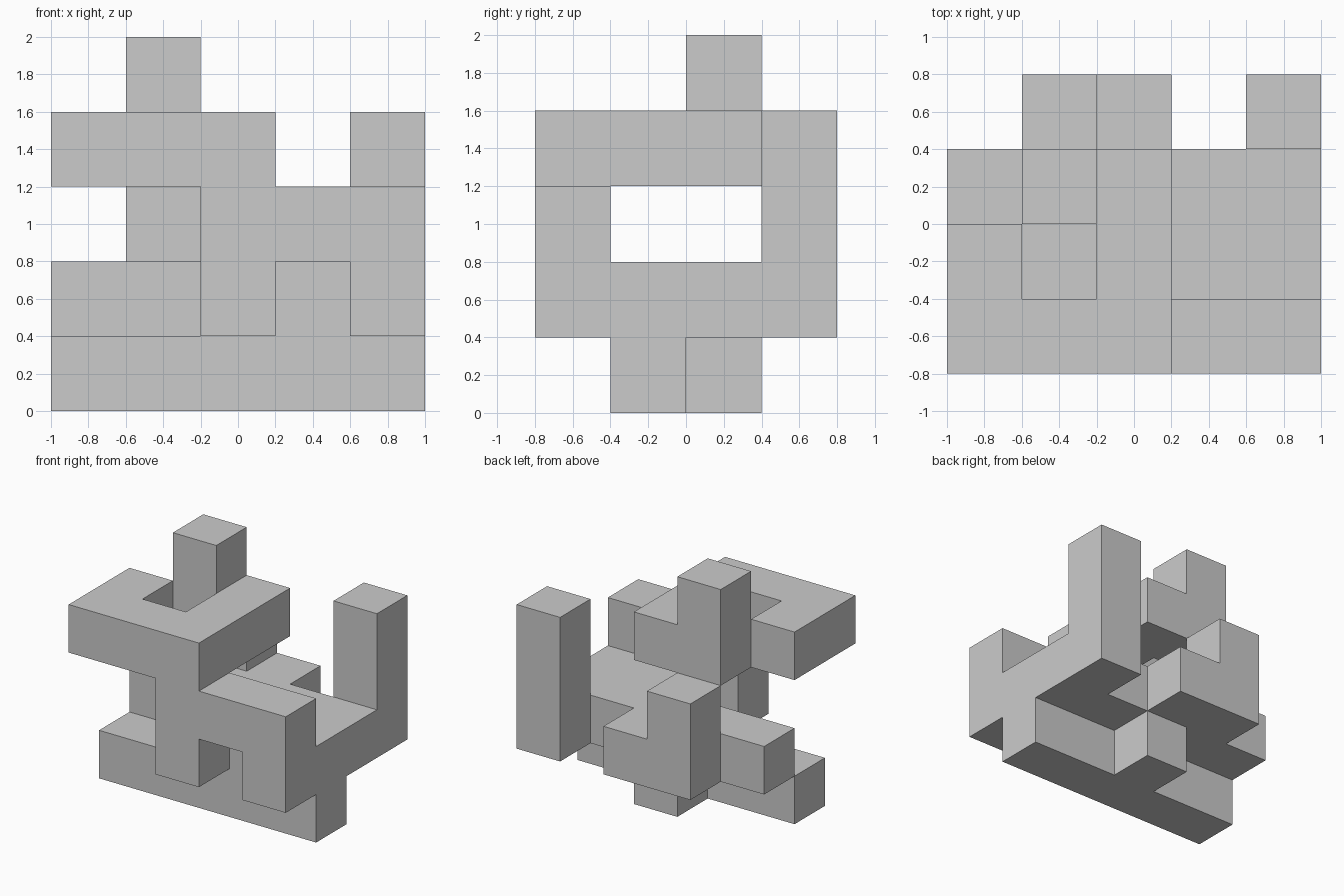
import bpy, bmesh
from itertools import product
from mathutils import Vector

if "Cube" in bpy.data.objects:
    bpy.data.objects.remove(bpy.data.objects["Cube"])

CELL = 0.4
ORIGIN = Vector((-1.0, -0.8, 0.0))

# Square bars on the cell grid: first cell, last cell (x, y, z)
BARS = [
    ((0, 1, 0), (4, 1, 0)),   # long base bar
    ((2, 2, 0), (2, 2, 0)),   # base stub behind it
    ((0, 2, 1), (4, 2, 1)),   # cross bar above the base
    ((4, 0, 1), (4, 3, 1)),   # right side rail
    ((3, 1, 1), (3, 1, 1)),   # filler beside the rail
    ((1, 3, 1), (2, 3, 1)),   # back ledge
    ((1, 3, 2), (1, 3, 2)),   # back short post
    ((4, 3, 2), (4, 3, 3)),   # back right tall post
    ((2, 0, 2), (4, 0, 2)),   # front beam
    ((2, 0, 1), (2, 0, 2)),   # front leg
    ((0, 0, 3), (2, 0, 3)),   # upper frame, front
    ((0, 1, 3), (0, 1, 3)),   # upper frame, left arm
    ((2, 1, 3), (2, 2, 3)),   # upper frame, right arm
    ((1, 2, 3), (1, 2, 4)),   # top post
]

cells = set()
for lo, hi in BARS:
    cells.update(product(*(range(a, b + 1) for a, b in zip(lo, hi))))

# Skin only the outside of the joined bars
bm = bmesh.new()
for cell in cells:
    for axis, side in product(range(3), (0, 1)):
        neighbour = list(cell)
        neighbour[axis] += 2 * side - 1
        if tuple(neighbour) in cells:
            continue
        u, v = (axis + 1) % 3, (axis + 2) % 3
        corners = []
        for du, dv in ((0, 0), (1, 0), (1, 1), (0, 1)):
            p = Vector(cell)
            p[axis] += side
            p[u] += du
            p[v] += dv
            corners.append(bm.verts.new(ORIGIN + p * CELL))
        bm.faces.new(corners if side else corners[::-1])
bmesh.ops.remove_doubles(bm, verts=bm.verts, dist=0.001)

mesh = bpy.data.meshes.new("interlocking_bars")
bm.to_mesh(mesh)
bm.free()
bpy.context.collection.objects.link(bpy.data.objects.new("interlocking_bars", mesh))
